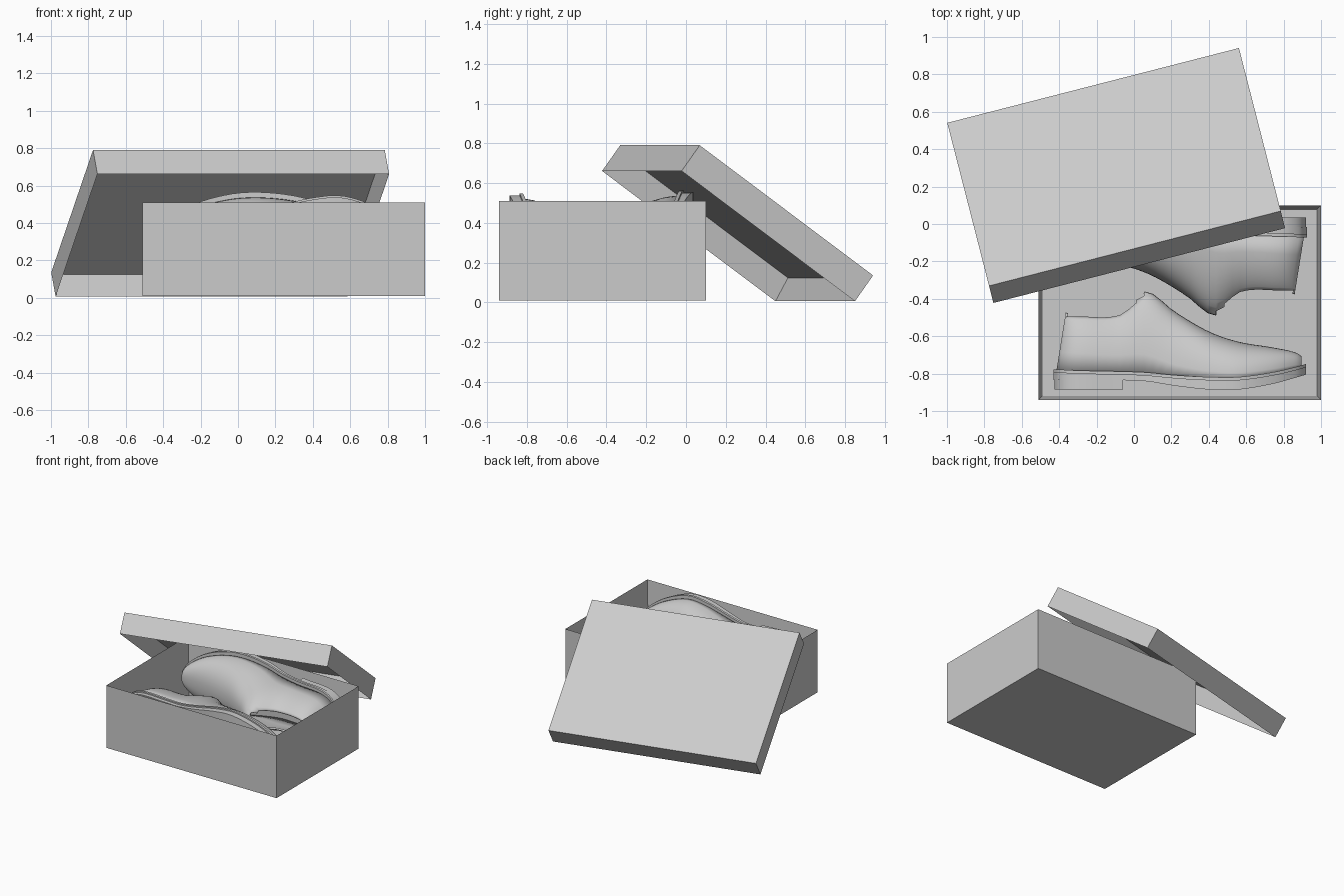
import bpy, bmesh, math
from mathutils import Vector, Matrix

cube = bpy.data.objects.get("Cube")
if cube:
    bpy.data.objects.remove(cube)

grey = bpy.data.materials.new("plain grey")
grey.use_nodes = True
grey.diffuse_color = (0.6, 0.6, 0.6, 1)
grey.node_tree.nodes["Principled BSDF"].inputs["Base Color"].default_value = (0.6, 0.6, 0.6, 1)


def make_object(name, bm, matrix, smooth=None):
    bmesh.ops.recalc_face_normals(bm, faces=bm.faces)
    mesh = bpy.data.meshes.new(name)
    bm.to_mesh(mesh)
    bm.free()
    mesh.materials.append(grey)
    obj = bpy.data.objects.new(name, mesh)
    bpy.context.collection.objects.link(obj)
    obj.matrix_world = matrix
    if smooth:
        bpy.ops.object.select_all(action='DESELECT')
        obj.select_set(True)
        bpy.context.view_layer.objects.active = obj
        bpy.ops.object.shade_smooth_by_angle(angle=math.radians(smooth))
    return obj


def tray(name, size, wall, matrix):
    """Open-topped carton: a block with its top inset and sunk."""
    bm = bmesh.new()
    bmesh.ops.create_cube(bm, size=1)
    bmesh.ops.scale(bm, vec=size, verts=bm.verts)
    top = max(bm.faces, key=lambda f: f.calc_center_median().z)
    bmesh.ops.inset_region(bm, faces=[top], thickness=wall)
    bmesh.ops.translate(bm, vec=(0, 0, wall - size[2]), verts=top.verts)
    return make_object(name, bm, matrix)


# Carton
tray("box_base", (1.51, 1.04, 0.5), 0.03, Matrix.Translation((0.245, -0.42, 0.26)))

# Lid leaning over the back edge, opening downward
along = Vector((1.56, 0.40, 0)).normalized()
down = Vector((-0.23, 0.87, -0.655))
down = (down - along * down.dot(along)).normalized()
normal = along.cross(down)
centre = Vector((-0.107, 0.305, 0.463)) - normal * 0.08
lid_matrix = Matrix((along, -down, -normal)).transposed().to_4x4()
lid_matrix.translation = centre
tray("box_lid", (1.61, 1.113, 0.16), 0.03, lid_matrix)

# Shoe stations: length, outer width, inner width, sole bottom, sole top, upper top, squareness
STATIONS = [
    (-0.43, 0.03, 0.03, 0.05, 0.105, 0.41, 3.5),
    (-0.40, 0.11, 0.11, 0.05, 0.105, 0.42, 3.5),
    (-0.30, 0.17, 0.16, 0.05, 0.10, 0.42, 3.5),
    (-0.08, 0.19, 0.16, 0.05, 0.095, 0.43, 3.2),
    (0.06, 0.21, 0.16, 0.045, 0.09, 0.53, 2.8),
    (0.22, 0.245, 0.19, 0.02, 0.075, 0.42, 2.4),
    (0.40, 0.26, 0.23, 0.0, 0.065, 0.315, 2.2),
    (0.56, 0.245, 0.24, 0.0, 0.065, 0.26, 2.2),
    (0.74, 0.19, 0.18, 0.03, 0.09, 0.23, 2.4),
    (0.87, 0.10, 0.09, 0.065, 0.12, 0.20, 2.6),
    (0.92, 0.02, 0.02, 0.08, 0.135, 0.16, 2.6),
]


def station(x):
    """Smoothly interpolated values of the shoe at one point of its length."""
    k = max(i for i in range(len(STATIONS) - 1) if STATIONS[i][0] <= x + 1e-6)
    a, b = STATIONS[k], STATIONS[k + 1]
    before, after = STATIONS[max(k - 1, 0)], STATIONS[min(k + 2, len(STATIONS) - 1)]
    span = b[0] - a[0]
    t = (x - a[0]) / span
    out = []
    for p, q, r, s in zip(before[1:], a[1:], b[1:], after[1:]):
        m = span * (r - p) / (b[0] - before[0])
        n = span * (s - q) / (after[0] - a[0])
        out.append((2 * t**3 - 3 * t**2 + 1) * q + (t**3 - 2 * t**2 + t) * m
                   + (3 * t**2 - 2 * t**3) * r + (t**3 - t**2) * n)
    return out


def lengths(start, end, count):
    """Lengths spaced closer together at both rounded ends."""
    mid, half = (start + end) / 2, (end - start) / 2
    return [mid - half * math.cos(math.pi * i / count) for i in range(count + 1)]


def loft(bm, rings, closed):
    rows = [[bm.verts.new(p) for p in ring] for ring in rings]
    for a, b in zip(rows, rows[1:]):
        for i in range(len(a) if closed else len(a) - 1):
            j = (i + 1) % len(a)
            bm.faces.new((a[i], a[j], b[j], b[i]))
    bm.faces.new(rows[0])
    bm.faces.new(rows[-1])


def slab_ring(x, low, high, grow):
    """Rectangular section of a sole layer."""
    outer, inner = station(x)[:2]
    return [(x, low, -outer - grow), (x, high, -outer - grow),
            (x, high, inner + grow), (x, low, inner + grow)]


def upper_ring(x):
    """Arched section of the leather, narrowing towards the ankle."""
    outer, inner, _, base, top, power = station(x)[:6]
    ring = []
    for i in range(25):
        angle = math.pi * i / 24
        c, s = math.cos(angle), math.sin(angle)
        rise = max(s, 0) ** (2 / power)
        side = math.copysign(abs(c) ** (2 / power), c)
        ankle = max(0, min(1, (0.35 - x) / 0.4))
        width = (inner if c > 0 else outer) * 0.93 * (1 - 0.38 * ankle * rise**2)
        lean = 0.05 * rise * max(0, min(1, (-0.2 - x) / 0.2))
        ring.append((x + lean, base - 0.005 + (top - base) * rise, side * width))
    return ring


def build_shoe(prefix, matrix):
    # Leather upper with an open collar
    bm = bmesh.new()
    loft(bm, [upper_ring(x) for x in lengths(-0.415, 0.895, 44)], False)
    collar = []
    for f in bm.faces:
        c = f.calc_center_median()
        if -0.39 < c.x < 0.06 and c.y > station(c.x)[4] - 0.035:
            collar.append(f)
    bmesh.ops.delete(bm, geom=collar, context='FACES')
    upper = make_object(prefix + "_upper", bm, matrix, 40)
    shell = upper.modifiers.new("leather thickness", 'SOLIDIFY')
    shell.thickness = 0.012

    # Sole, thin welt rim and heel block
    bm = bmesh.new()
    loft(bm, [slab_ring(x, *station(x)[2:4], 0) for x in lengths(-0.43, 0.92, 44)], True)
    make_object(prefix + "_sole", bm, matrix, 35)
    bm = bmesh.new()
    loft(bm, [slab_ring(x, station(x)[3] - 0.016, station(x)[3] + 0.002, 0.01)
              for x in lengths(-0.43, 0.92, 44)], True)
    make_object(prefix + "_welt", bm, matrix, 35)
    bm = bmesh.new()
    loft(bm, [slab_ring(x, 0, station(x)[2] + 0.01, -0.006) for x in lengths(-0.425, -0.06, 16)], True)
    make_object(prefix + "_heel", bm, matrix, 35)


# Pair lying on their sides, head to tail
front_place = Matrix.Translation((0, -0.885, 0.295))
half_turn = Matrix.Translation((0.494, 0.035, 0.295)) @ Matrix.Rotation(math.pi, 4, 'Z')
build_shoe("left_shoe", front_place)
build_shoe("right_shoe", half_turn @ Matrix.Diagonal((1, 1, -1, 1)))
